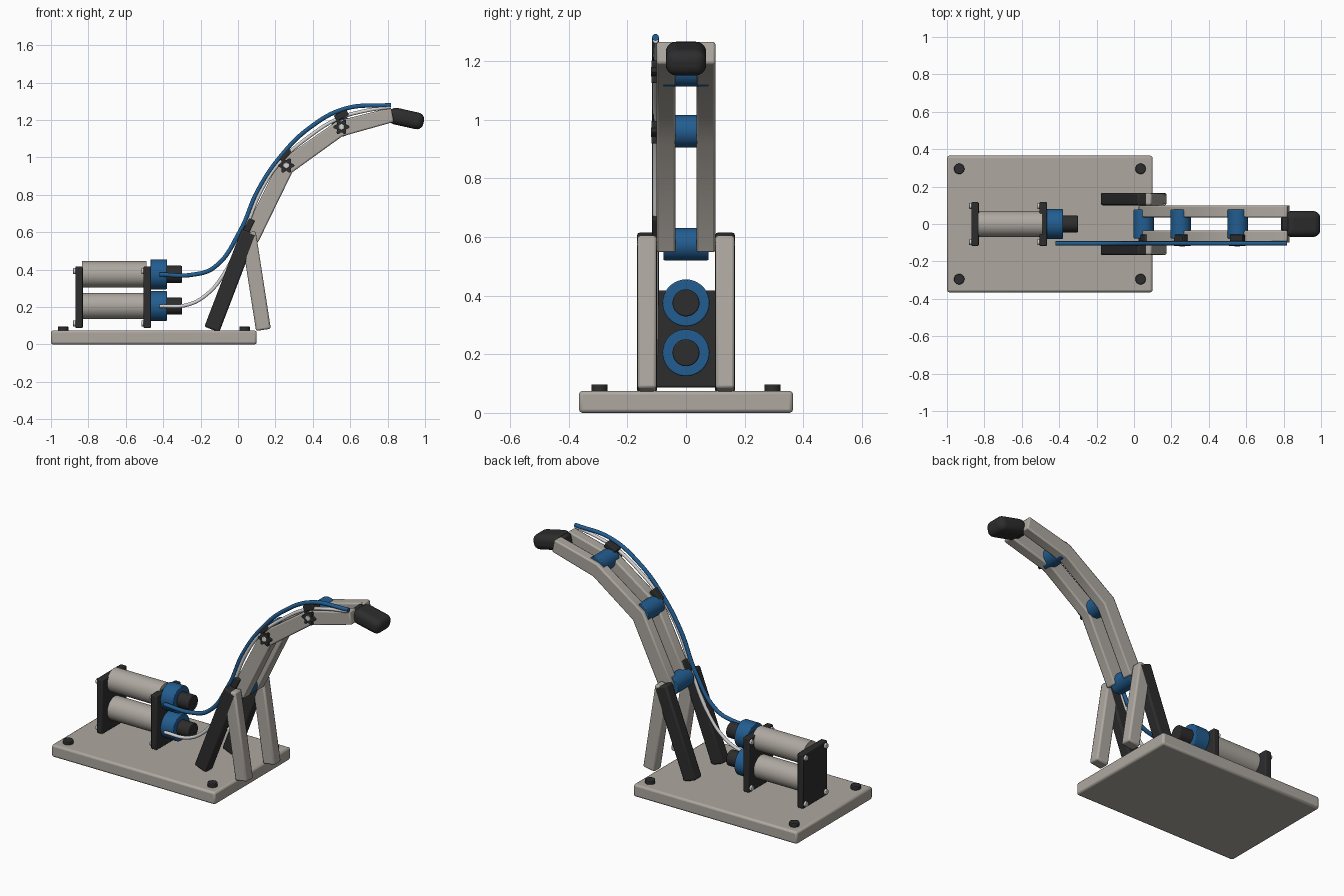
import bpy, bmesh
from math import pi, sin, cos, atan2, hypot
from mathutils import Vector

if "Cube" in bpy.data.objects:
    bpy.data.objects.remove(bpy.data.objects["Cube"])


def material(name, rgb, rough=0.6):
    m = bpy.data.materials.new(name)
    m.use_nodes = True
    m.diffuse_color = (*rgb, 1)
    shader = m.node_tree.nodes["Principled BSDF"]
    shader.inputs["Base Color"].default_value = (*rgb, 1)
    shader.inputs["Roughness"].default_value = rough
    return m


GREY = material("warm grey", (0.42, 0.39, 0.35))
BLACK = material("soft black", (0.026, 0.026, 0.026))
BLUE = material("blue", (0.016, 0.11, 0.28))
SILVER = material("pale silver", (0.65, 0.65, 0.65))


def finish(ob, name, mat, bevel=0.0, segments=2):
    ob.name = name
    ob.data.materials.append(mat)
    if bevel:
        mod = ob.modifiers.new("Bevel", "BEVEL")
        mod.width, mod.segments = bevel, segments
        mod.limit_method = "ANGLE"
    bpy.ops.object.select_all(action="DESELECT")
    ob.select_set(True)
    bpy.context.view_layer.objects.active = ob
    bpy.ops.object.shade_smooth_by_angle(angle=0.6)
    return ob


def box(name, mat, centre, size, bevel=0.006, tilt=0.0, segments=2):
    """Box turned by tilt in the xz plane."""
    bpy.ops.mesh.primitive_cube_add(size=1, location=centre, rotation=(0, -tilt, 0))
    ob = bpy.context.object
    ob.data.transform(ob.matrix_world.inverted().to_3x3().to_4x4() @ ob.matrix_world.to_3x3().to_4x4())
    for v in ob.data.vertices:
        v.co = [c * s for c, s in zip(v.co, size)]
    return finish(ob, name, mat, bevel, segments)


def rod(name, mat, start, end, radius, bevel=0.004, sides=40):
    a, b = Vector(start), Vector(end)
    bpy.ops.mesh.primitive_cylinder_add(vertices=sides, radius=radius, depth=(b - a).length,
                                        location=(a + b) / 2)
    ob = bpy.context.object
    ob.rotation_euler = (b - a).to_track_quat("Z", "Y").to_euler()
    return finish(ob, name, mat, bevel)


def beam(name, mat, p, q, y, width, depth):
    """Straight bar between two xz points."""
    dx, dz = q[0] - p[0], q[1] - p[1]
    return box(name, mat, ((p[0] + q[0]) / 2, y, (p[1] + q[1]) / 2),
               (hypot(dx, dz), depth, width), 0.01, atan2(dz, dx))


def slab(name, mat, outline, y0, y1, bevel):
    """Extrude an xz outline along y."""
    bm = bmesh.new()
    face = bm.faces.new([bm.verts.new((x, y0, z)) for x, z in outline])
    new = bmesh.ops.extrude_face_region(bm, geom=[face])["geom"]
    bmesh.ops.translate(bm, vec=(0, y1 - y0, 0),
                        verts=[g for g in new if isinstance(g, bmesh.types.BMVert)])
    bmesh.ops.recalc_face_normals(bm, faces=bm.faces)
    mesh = bpy.data.meshes.new(name)
    bm.to_mesh(mesh)
    bm.free()
    ob = bpy.data.objects.new(name, mesh)
    bpy.context.collection.objects.link(ob)
    return finish(ob, name, mat, bevel)


def tube(name, mat, path, y, radius):
    curve = bpy.data.curves.new(name, "CURVE")
    curve.dimensions = "3D"
    curve.bevel_depth, curve.bevel_resolution = radius, 3
    curve.resolution_u, curve.use_fill_caps = 8, True
    spline = curve.splines.new("BEZIER")
    spline.bezier_points.add(len(path) - 1)
    for point, (x, z) in zip(spline.bezier_points, path):
        point.co = (x, y, z)
        point.handle_left_type = point.handle_right_type = "AUTO"
    ob = bpy.data.objects.new(name, curve)
    bpy.context.collection.objects.link(ob)
    curve.materials.append(mat)


# Base board with corner screws
box("base_board", GREY, (-0.45, 0, 0.0375), (1.1, 0.73, 0.075), 0.012)
for x in (-0.935, 0.035):
    for y in (-0.295, 0.295):
        rod("base_screw", BLACK, (x, y, 0.07), (x, y, 0.097), 0.028)

# Two stacked cylinders held between end plates
for x in (-0.85, -0.485):
    box("end_plate", BLACK, (x, 0, 0.252), (0.04, 0.235, 0.33))
    for y in (-0.097, 0.097):
        for z in (0.112, 0.392):
            rod("plate_bolt", SILVER, (x - 0.032, y, z), (x, y, z), 0.016, 0.003, 16)
for z in (0.375, 0.205):
    rod("cylinder_body", GREY, (-0.835, 0, z), (-0.49, 0, z), 0.07, 0)
    rod("cylinder_collar", BLUE, (-0.468, 0, z), (-0.38, 0, z), 0.08)
    rod("cylinder_nozzle", BLACK, (-0.385, 0, z), (-0.3, 0, z), 0.046)

# Legs and arm rails on both sides
rail = [(0.107, 0.545), (0.29, 0.92), (0.556, 1.112), (0.834, 1.19),
        (0.818, 1.267), (0.53, 1.195), (0.222, 0.982), (0.022, 0.585)]
for side in (-1, 1):
    beam("rear_leg", BLACK, (-0.14, 0.08), (0.06, 0.603), side * 0.133, 0.085, 0.068)
    beam("front_leg", GREY, (0.136, 0.078), (0.055, 0.6), side * 0.133, 0.08, 0.066)
    slab("arm_rail", GREY, rail, side * 0.035, side * 0.1, 0.008)

# Blue joint spacers, cable clips and lobed knobs
joints = [(0.052, 0.575), (0.25, 0.96), (0.555, 1.167)]
clips = [(0.058, 0.635, 1.12), (0.25, 1.015, 0.85), (0.553, 1.225, 0.45)]
for (x, z), (cx, cz, tilt) in zip(joints, clips):
    rod("joint_spacer", BLUE, (x, -0.077, z), (x, 0.077, z), 0.055)
    box("cable_clip", BLACK, (cx, -0.085, cz), (0.075, 0.06, 0.035), 0.005, tilt)
for x, z in ((0.258, 0.957), (0.553, 1.163)):
    lobes = []
    for i in range(36):
        a = 2 * pi * i / 36
        r = 0.036 + 0.008 * cos(6 * a)
        lobes.append((x + r * cos(a), z + r * sin(a)))
    slab("knob", BLACK, lobes, -0.117, -0.095, 0)
    rod("knob_nut", SILVER, (x, -0.12, z), (x, -0.1, z), 0.018, 0.003, 6)

# Rounded tip at the end of the arm
box("arm_tip", BLACK, (0.9, 0, 1.208), (0.19, 0.138, 0.09), 0.036, -0.22, 5)
box("tip_tongue", BLACK, (0.815, 0, 1.225), (0.05, 0.075, 0.07), 0.01, -0.22)

# Hoses along the front side of the arm
tube("blue_hose", BLUE, [(-0.42, 0.374), (-0.25, 0.372), (-0.13, 0.41), (0.01, 0.604),
                         (0.107, 0.825), (0.24, 1.02), (0.385, 1.16), (0.57, 1.26),
                         (0.818, 1.28)], -0.104, 0.012)
tube("pale_hose", SILVER, [(-0.42, 0.205), (-0.27, 0.212), (-0.17, 0.265), (-0.08, 0.37),
                           (0.04, 0.62), (0.128, 0.83), (0.225, 0.975), (0.385, 1.115),
                           (0.53, 1.205), (0.67, 1.247), (0.815, 1.27)], -0.104, 0.01)
